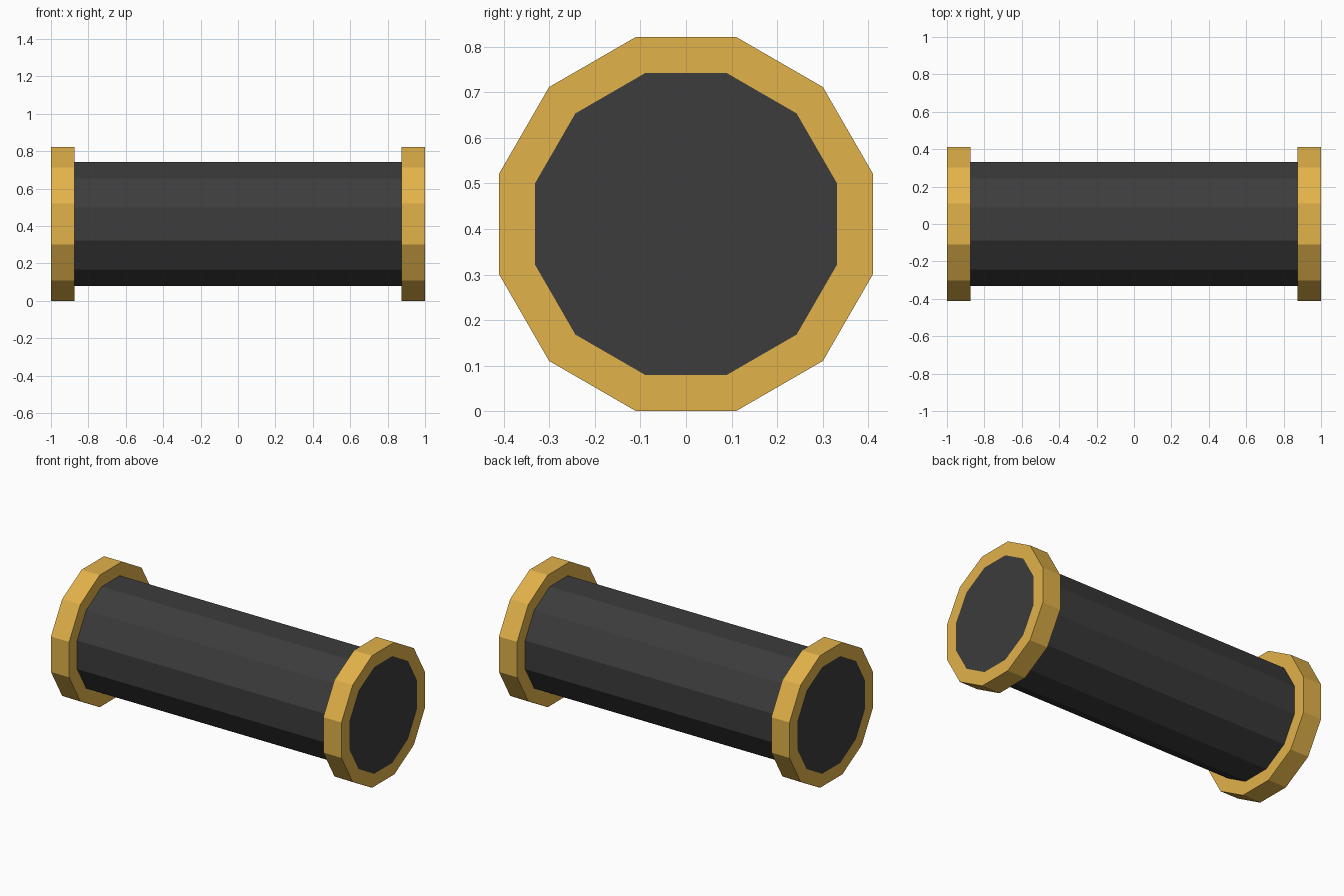
import bpy, bmesh, math

if "Cube" in bpy.data.objects:
    bpy.data.objects.remove(bpy.data.objects["Cube"])

SIDES = 12
APOTHEM = math.cos(math.pi / SIDES)
R_RING = 0.411 / APOTHEM      # collar radius at the corners
R_BODY = 0.332 / APOTHEM      # barrel radius at the corners
CENTRE_Z = 0.411


def material(name, rgb):
    m = bpy.data.materials.new(name)
    m.diffuse_color = (*rgb, 1.0)
    m.use_nodes = True
    m.node_tree.nodes["Principled BSDF"].inputs["Base Color"].default_value = m.diffuse_color
    return m


def lathe_x(name, profile, mat, caps=False):
    """Turn (x, radius) points around the long axis, flat faceted."""
    bm = bmesh.new()
    loops = []
    for x, r in profile:
        loop = []
        for i in range(SIDES):
            a = 2 * math.pi * (i + 0.5) / SIDES
            loop.append(bm.verts.new((x, r * math.cos(a), CENTRE_Z + r * math.sin(a))))
        loops.append(loop)
    for a, b in zip(loops, loops[1:]):
        for i in range(SIDES):
            j = (i + 1) % SIDES
            bm.faces.new((a[i], b[i], b[j], a[j]))
    if caps:
        bm.faces.new(loops[0])
        bm.faces.new(list(reversed(loops[-1])))
    # faces above are wound inward for profiles running towards +x
    for f in bm.faces:
        f.smooth = False
    if caps:
        bmesh.ops.recalc_face_normals(bm, faces=bm.faces)
    else:
        bm.normal_update()
        outer = max(bm.faces, key=lambda f: abs(f.calc_center_median().y))
        if outer.normal.y * outer.calc_center_median().y < 0:
            bmesh.ops.reverse_faces(bm, faces=bm.faces)
    me = bpy.data.meshes.new(name)
    bm.to_mesh(me)
    bm.free()
    me.materials.append(mat)
    ob = bpy.data.objects.new(name, me)
    bpy.context.collection.objects.link(ob)
    return ob


gold = material("gold", (0.761, 0.445, 0.069))
charcoal = material("charcoal", (0.045, 0.045, 0.045))

# Dark barrel, running flush through both collars
lathe_x("barrel", [(-1, R_BODY), (1, R_BODY)], charcoal, caps=True)

# Gold collars at both ends
for name, x0, x1 in (("left_collar", -1, -0.875), ("right_collar", 0.875, 1)):
    lathe_x(name, [(x0, R_BODY), (x0, R_RING), (x1, R_RING), (x1, R_BODY)], gold)
